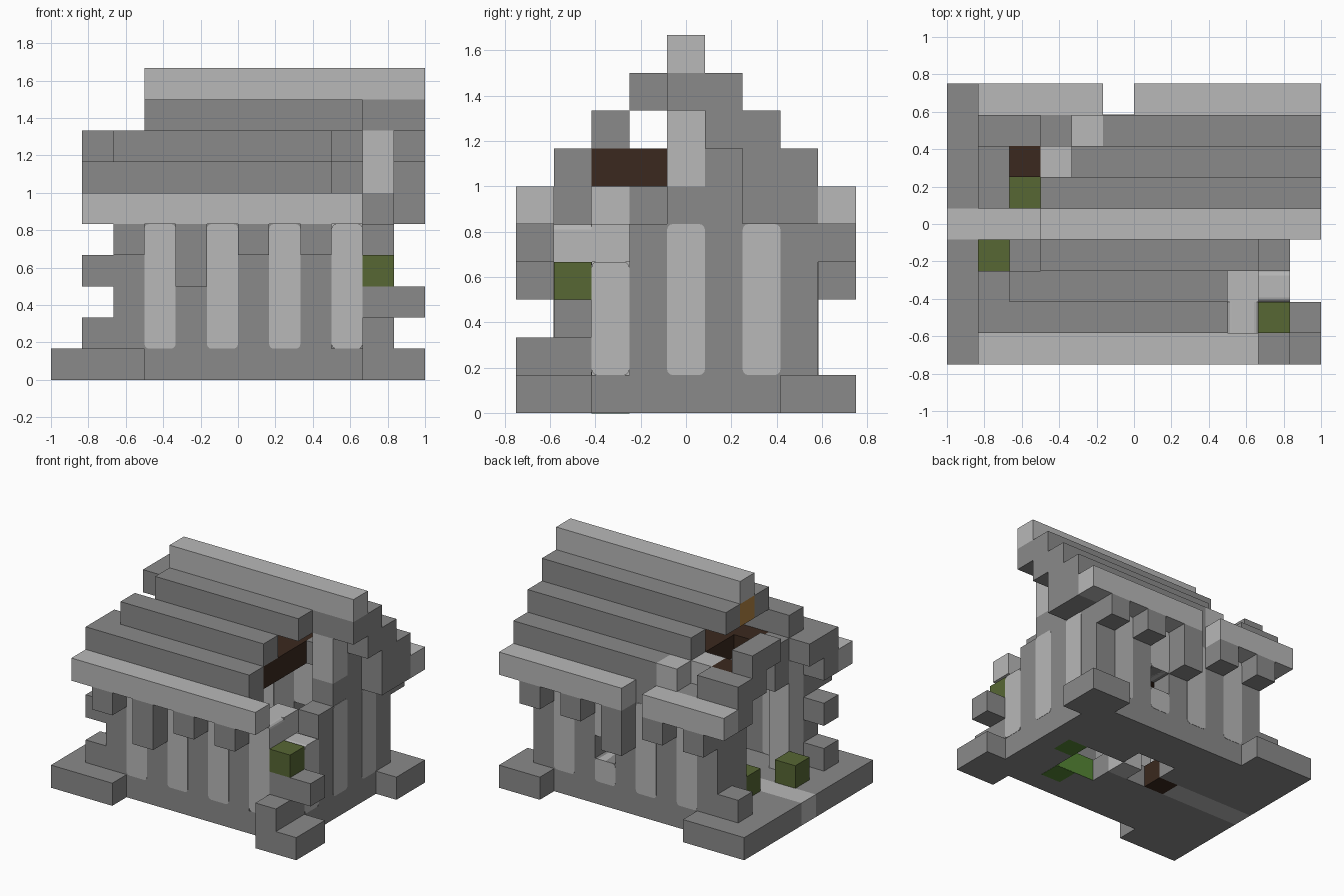
import bpy, bmesh
from mathutils import Vector

cube = bpy.data.objects.get("Cube")
if cube:
    bpy.data.objects.remove(cube)

U = 1 / 6  # size of one building block


def material(name, rgb):
    m = bpy.data.materials.new(name)
    m.use_nodes = True
    m.diffuse_color = (*rgb, 1)
    m.node_tree.nodes["Principled BSDF"].inputs["Base Color"].default_value = (*rgb, 1)
    return m


DARK = material("dark stone", (0.255, 0.255, 0.255))
LIGHT = material("light stone", (0.48, 0.48, 0.48))
MOSS = material("moss", (0.095, 0.135, 0.034))
GRASS = material("bright moss", (0.09, 0.24, 0.035))
WOOD = material("dark wood", (0.043, 0.022, 0.013))
BEAM = material("golden wood", (0.45, 0.23, 0.055))


def box(name, x, y, z, mat, normal=None):
    """Box over block ranges; with a normal axis its outline is rounded and it stands slightly proud."""
    ranges = [(r, r + 1) if isinstance(r, int) else r for r in (x, y, z)]
    origin = Vector((-1, -0.75, 0))
    lo = origin + U * Vector([r[0] for r in ranges])
    hi = origin + U * Vector([r[1] for r in ranges])
    if normal is not None:
        lo[normal] -= 0.002
        hi[normal] += 0.002
    bm = bmesh.new()
    bmesh.ops.create_cube(bm, size=1)
    for v in bm.verts:
        v.co = Vector([(a + b) / 2 + c * (b - a) for a, b, c in zip(lo, hi, v.co)])
    if normal is not None:
        edges = [e for e in bm.edges
                 if abs((e.verts[0].co - e.verts[1].co).normalized()[normal]) > 0.9]
        bmesh.ops.bevel(bm, geom=edges, offset=0.025, segments=3, profile=0.5, affect='EDGES')
    mesh = bpy.data.meshes.new(name)
    bm.to_mesh(mesh)
    bm.free()
    mesh.materials.append(mat)
    obj = bpy.data.objects.new(name, mesh)
    bpy.context.collection.objects.link(obj)
    return obj


# Foundation: floor strips around a broken pit, with an entrance path
box("floor_front", (0, 11), (1, 3), 0, DARK)
box("floor_front_inner", (0, 7), 3, 0, DARK)
box("floor_front_end", (9, 11), 3, 0, DARK)
box("floor_back", (0, 11), (6, 8), 0, DARK)
box("floor_back_inner", (0, 5), 5, 0, DARK)
box("floor_back_end", (7, 11), 5, 0, DARK)
box("entrance_path", (0, 4), 4, 0, LIGHT)
box("door_sill", 4, 4, 0, WOOD)
box("pit_stone", 6, 4, 0, LIGHT)
box("floor_end", 10, 4, 0, DARK)
box("pit_moss_end", 9, 4, 0, GRASS)
box("pit_moss_side", (7, 9), (2.99, 3.01), 0, GRASS)
box("pit_moss_floor", 8, 2, (-0.01, 0), GRASS)
for side, out, inner in (("front", 0, 1), ("back", 8, 7)):
    box(side + "_left_footing", (0, 3), out, 0, DARK)
    box(side + "_right_footing", (10, 12), out, 0, DARK)
    box(side + "_right_footing_end", 11, inner, 0, DARK)

# Long walls with rounded pilasters; the back one has a small opening
box("front_wall", (2, 9), 1, (1, 5), DARK)
box("back_wall_left", (2, 7), 7, (1, 5), DARK)
box("back_wall_right", (8, 11), 7, (1, 5), DARK)
box("back_wall_sill", 7, 7, 1, DARK)
box("back_wall_lintel", 7, 7, (3, 5), DARK)
for x in (3, 5, 7, 9):
    box("front_pilaster", x, 1, (1, 5), LIGHT, 1)
for x in (3, 5, 9):
    box("back_pilaster", x, 7, (1, 5), LIGHT, 1)
box("back_pilaster_base", 7, 7, 1, LIGHT, 1)
box("back_pilaster_top", 7, 7, (3, 5), LIGHT, 1)

# Right gable wall
box("gable_wall_front", 10, 3, (1, 5), DARK)
box("gable_wall_middle", 10, 4, (1, 6), DARK)
box("gable_wall_back", 10, 5, (1, 8), DARK)
box("gable_wall_corner", 10, 6, (1, 7), DARK)
box("gable_pilaster_broken", 10, 2, (1, 4), LIGHT, 0)
box("gable_pilaster_middle", 10, 4, (1, 5), LIGHT, 0)
box("gable_pilaster_back", 10, 6, (1, 5), LIGHT, 0)
box("gable_pilaster_top", 10, 4, (6, 8), LIGHT)
box("inner_corner_stone", 9, 2, 4, LIGHT)

# Ruined front right corner
box("corner_stub", 10, 1, (1, 3), DARK)
box("corner_step", 10, 0, 1, DARK)
box("corner_bracket", 11, 1, 2, DARK)
box("corner_moss", 10, 1, 3, MOSS)

# Remains of the left wall
box("left_pilaster", 2, 2, (1, 6), LIGHT)
box("left_lintel", 2, 3, (5, 7), DARK)
box("left_wall_back", 2, 6, (1, 5), DARK)
for z in (1, 3):
    box("left_front_bracket", 1, 1, z, DARK)
box("left_back_bracket", 1, 7, 1, DARK)

# Brackets beneath the eaves
for x in (2, 4, 6, 8):
    box("front_bracket", x, 0, (3 if x == 4 else 4, 5), DARK)
for x in (2, 4, 6, 8, 10):
    box("back_bracket", x, 8, (3 if x == 6 else 4, 5), DARK)

# Front roof steps
box("front_eave", (1, 10), 0, 5, LIGHT)
box("front_roof_low", (1, 9), 1, (5, 7), DARK)
box("front_roof_middle", (2, 9), 2, 7, DARK)
box("front_roof_high", (3, 10), 3, 8, DARK)
box("front_left_trim", 1, 2, 6, DARK)

# Back roof steps, broken near the left end
box("back_eave_right", (6, 12), 8, 5, LIGHT)
box("back_eave_left", (1, 5), 8, 5, LIGHT)
box("back_roof_low", (5, 12), 7, (5, 7), DARK)
box("back_roof_low_left", (1, 3), 7, (5, 7), DARK)
box("back_roof_middle", (4, 12), 6, 7, DARK)
box("back_roof_high", (3, 12), 5, 8, DARK)
box("back_left_trim", 1, 6, (6, 8), DARK)
box("back_left_trim_top", 1, 5, 7, DARK)
box("back_right_trim_low", 11, 6, (5, 7), DARK)
box("back_right_trim_high", 11, 5, 7, DARK)

# Ridge
box("ridge_cap", (3, 12), 4, 9, LIGHT)
box("ridge_beam", (3, 10), 4, 8, BEAM)
box("ridge_end", (10, 12), 4, 8, DARK)

# Attic timbers
box("front_attic_timber", (2, 9), 2, 6, WOOD)
box("inner_attic_timber", (3, 9), 3, 6, WOOD)
box("back_attic_timber", (4, 9), (4, 7), 6, WOOD)
box("attic_end_stone", 9, (5, 7), 6, DARK)
box("broken_timber", 2, 6, (5, 7), WOOD)

# Loose stones at the roof break and mossy blocks on the floor
box("break_stone_outer", 4, 7, (5, 7), LIGHT)
box("break_stone_inner", 3, 6, (5, 7), LIGHT)
box("break_stone_dark", 3, 7, 5, DARK)
box("doorway_moss", 1, 3, 1, MOSS)
box("inner_moss", 2, 5, 1, MOSS)
